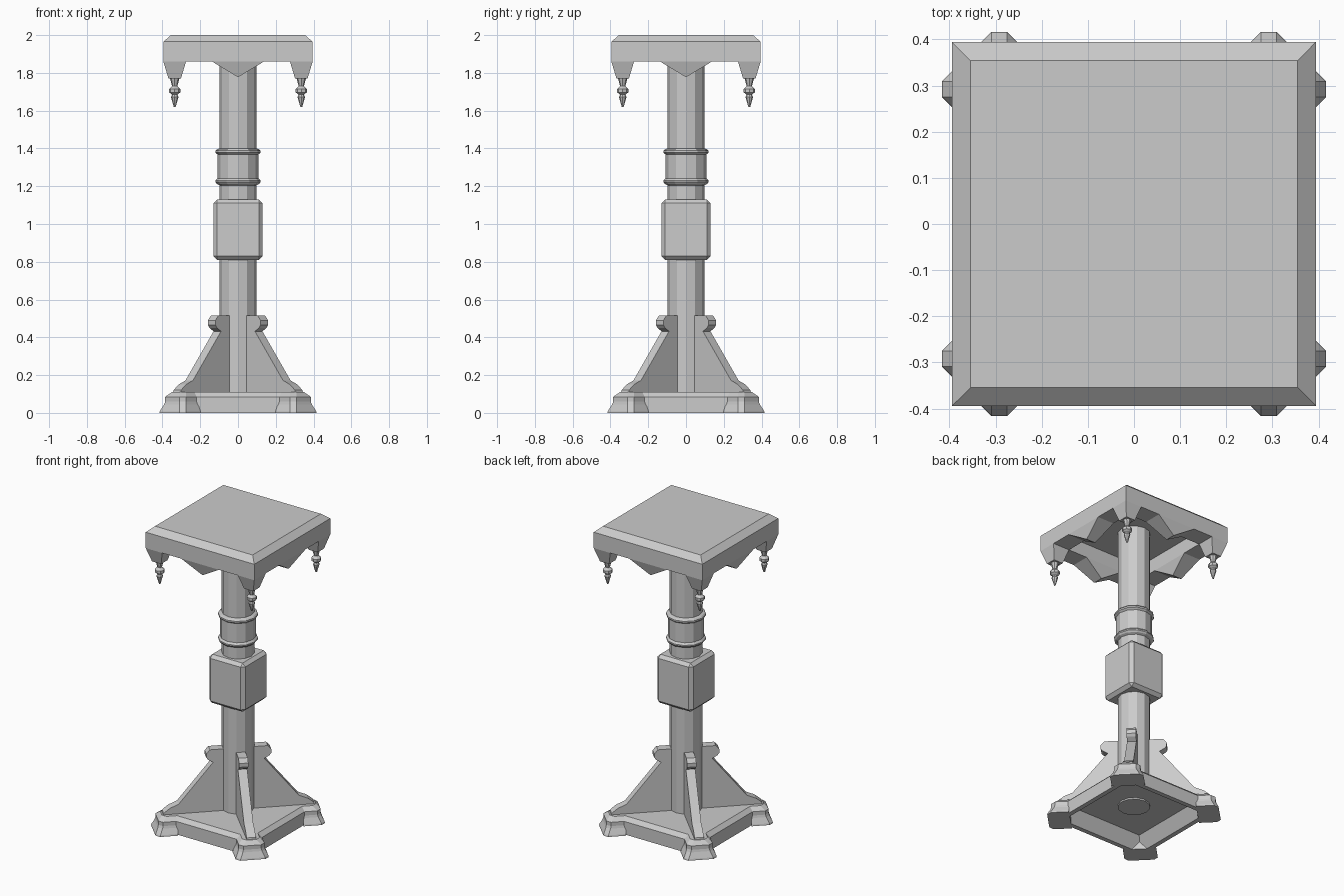
import bpy, bmesh
from math import pi, cos, sin
from mathutils import Vector, Matrix

if "Cube" in bpy.data.objects:
    bpy.data.objects.remove(bpy.data.objects["Cube"])


def loft(name, rings, turns=(0,)):
    """Skin a stack of equal-length point rings, cap both ends, repeat about z."""
    bm = bmesh.new()
    for t in turns:
        rot = Matrix.Rotation(t, 3, 'Z')
        rows = [[bm.verts.new(rot @ Vector(p)) for p in r] for r in rings]
        n = len(rows[0])
        for a, b in zip(rows, rows[1:]):
            for i in range(n):
                j = (i + 1) % n
                bm.faces.new((a[i], a[j], b[j], b[i]))
        bm.faces.new(rows[0][::-1])
        bm.faces.new(rows[-1])
    bmesh.ops.recalc_face_normals(bm, faces=bm.faces[:])
    me = bpy.data.meshes.new(name)
    bm.to_mesh(me)
    bm.free()
    ob = bpy.data.objects.new(name, me)
    bpy.context.collection.objects.link(ob)
    return ob


def square(h, z):
    return [(-h, -h, z), (h, -h, z), (h, h, z), (-h, h, z)]


def circle(r, z, n=12, cx=0, cy=0):
    return [(cx + r * cos(2 * pi * i / n), cy + r * sin(2 * pi * i / n), z) for i in range(n)]


QUARTERS = [i * pi / 2 for i in range(4)]
DIAGONALS = [pi / 4 + q for q in QUARTERS]

# Table top: bevelled slab, hollow underneath
loft("table_top", [square(h, z) for h, z in
     [(.275, 1.95), (.275, 1.86), (.395, 1.86), (.395, 1.965), (.355, 2.0)]])

# Tapered corner blocks under the top
def corner(a, b, z):
    return [(a, a, z), (b, a, z), (b, b, z), (a, b, z)]

loft("corner_blocks", [corner(.275, .395, 1.86), corner(.302, .368, 1.77)], QUARTERS)

# Pointed wedge at the middle of each apron side
loft("apron_wedges", [[(-.137, -.395, 1.86), (.137, -.395, 1.86), (0, -.368, 1.777)],
                      [(-.137, -.275, 1.86), (.137, -.275, 1.86), (0, -.302, 1.777)]], QUARTERS)

# Turned finials hanging from the corners
loft("finials", [circle(r, z, 8, .335, .335) for r, z in
     [(.026, 1.775), (.014, 1.73), (.03, 1.715), (.03, 1.697), (.014, 1.685),
      (.02, 1.672), (.005, 1.62)]], QUARTERS)

# Column and its ringed collar
loft("column", [circle(.0975, .07), circle(.0975, 1.955)])
loft("collar", [circle(r, z) for r, z in
     [(.0975, 1.205), (.112, 1.212), (.12, 1.222), (.12, 1.23), (.108, 1.242),
      (.108, 1.368), (.12, 1.378), (.12, 1.388), (.112, 1.396), (.0975, 1.4)]])

# Square bevelled block on the column
block = loft("column_block", [square(.13, .81), square(.13, 1.13)])
bev = block.modifiers.new("bevel", 'BEVEL')
bev.width = .02
bev.segments = 1

# Base plate with a recessed underside
loft("base_plate", [square(h, z) for h, z in
     [(.25, .08), (.30, 0), (.33, 0), (.33, .085), (.305, .11)]])

# Flared feet with clipped corners
def foot(o, z):
    d, w, c = .491 + o, .078 + o, .024
    return [(.38, -w, z), (d - c, -w, z), (d, c - w, z),
            (d, w - c, z), (d - c, w, z), (.38, w, z)]

loft("feet", [foot(o, z) for o, z in
     [(.022, 0), (.02, .01), (.004, .045), (0, .06), (0, .085), (-.025, .11)]], DIAGONALS)

# Diagonal support fins with a scrolled top and stepped toe
fin = [(.05, .10), (.46, .10), (.455, .12), (.417, .15), (.365, .172), (.155, .432),
       (.185, .45), (.197, .465), (.197, .49), (.175, .515), (.05, .515)]
loft("support_fins", [[(x, y, z) for x, z in fin] for y in (-.028, .028)], DIAGONALS)
